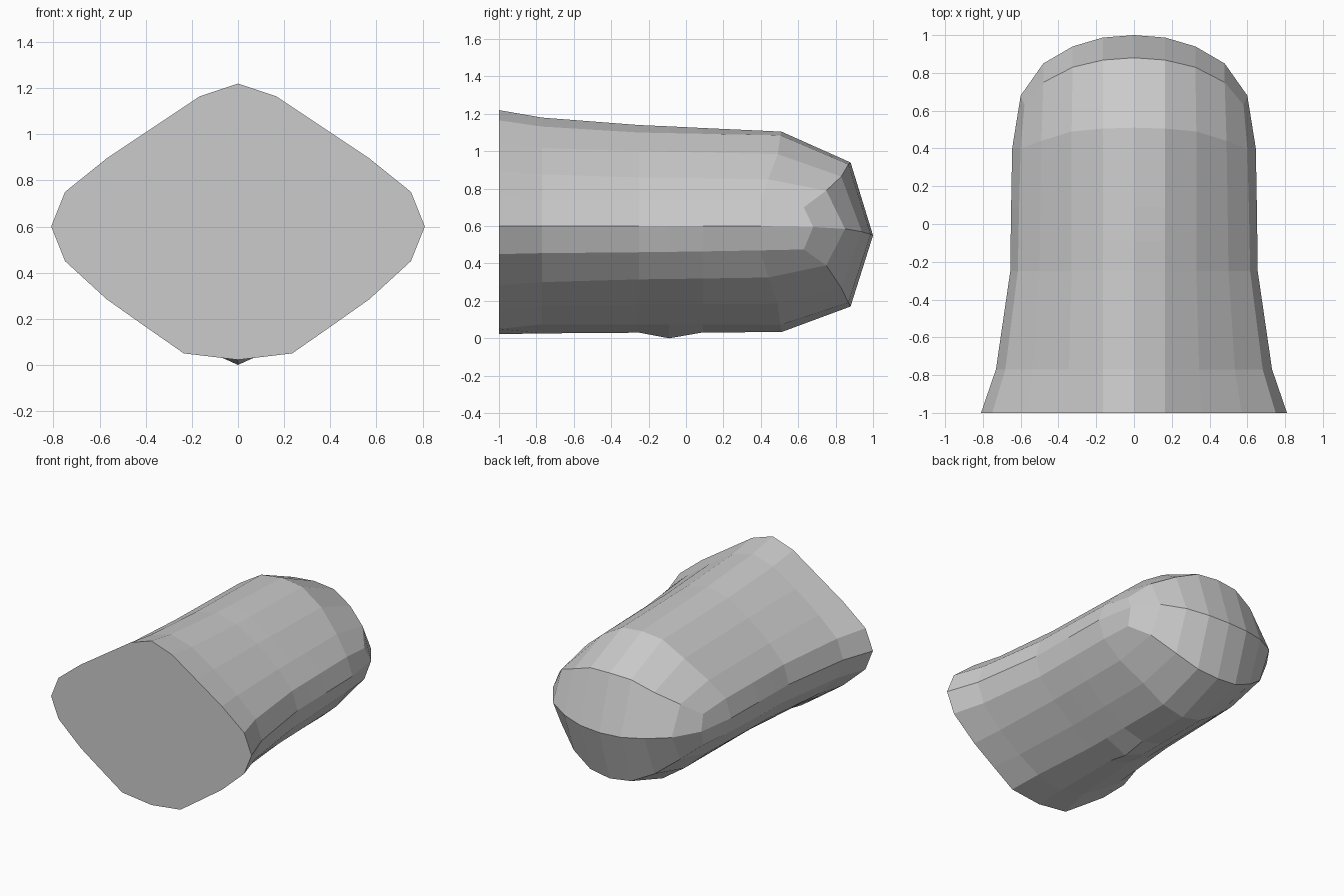
import bpy, bmesh

if "Cube" in bpy.data.objects:
    bpy.data.objects.remove(bpy.data.objects["Cube"])

# Half cross-sections (x, z) running from top ridge, round the side, to the keel
FRONT = [(0, 1.22), (.165, 1.165), (.36, 1.035), (.57, .895), (.75, .75), (.81, .60),
         (.75, .45), (.57, .285), (.40, .165), (.235, .05), (0, .022)]
WAIST = [(0, 1.14), (.165, 1.10), (.33, 1.00), (.50, .86), (.615, .735), (.655, .60),
         (.615, .46), (.50, .315), (.33, .18), (.165, .075), (0, .03)]
REAR = [(0, 1.105), (.165, 1.085), (.33, .985), (.49, .85), (.60, .73), (.645, .60),
        (.60, .47), (.49, .325), (.33, .185), (.165, .072), (0, .033)]
REAR_Y = [.51, .505, .49, .44, .40, .40]

# Rounded end: bevel ring and the equator it closes onto (x, y, z)
BEVEL = [(0, .88, .94), (.165, .868, .93), (.325, .83, .865), (.48, .75, .79),
         (.58, .63, .70), (.60, .68, .595)]
LOW_Z = [.17, .19, .27, .39, .475]
EQUATOR = [(0, 1, .55), (.165, .987, .555), (.325, .94, .57), (.48, .85, .585),
           (.60, .68, .595), (.60, .68, .595)]


def blend(a, b, t):
    return [tuple(p + (q - p) * t for p, q in zip(u, v)) for u, v in zip(a, b)]


def ring(section, y):
    return [(x, y, z) for x, z in section]


rear = [(x, REAR_Y[min(i, 10 - i)], z) for i, (x, z) in enumerate(REAR)]
waist = ring(WAIST, -.25)
neck = ring(blend(FRONT, WAIST, .51), -.77)
neck[0] = (0, -.77, 1.18)
neck[9] = (.20, -.77, .075)

# Small keel bump under the body
bump = ring(blend(WAIST, REAR, .2), -.09)
bump[10] = (0, -.09, 0)
after = ring(blend(WAIST, REAR, .45), .09)

lower = [(x, y, z) for (x, y, _), z in zip(BEVEL, LOW_Z)]
rings = [ring(FRONT, -1), neck, waist, bump, after, rear,
         BEVEL + lower[::-1], EQUATOR + EQUATOR[-2::-1]]

# Loft the half shell and close its front
bm = bmesh.new()
verts = [[bm.verts.new(p) for p in r] for r in rings]
for a, b in zip(verts, verts[1:]):
    for i in range(10):
        bm.faces.new((a[i], b[i], b[i + 1], a[i + 1]))
bm.faces.new(verts[0])
bmesh.ops.remove_doubles(bm, verts=bm.verts, dist=.0005)
bmesh.ops.recalc_face_normals(bm, faces=bm.faces)
# Make sure the front cap looks toward -y
bm.faces.ensure_lookup_table()
cap = min(bm.faces, key=lambda f: f.calc_center_median().y)
if cap.normal.y > 0:
    bmesh.ops.reverse_faces(bm, faces=bm.faces)
mesh = bpy.data.meshes.new("rounded_body")
bm.to_mesh(mesh)
bm.free()

body = bpy.data.objects.new("rounded_body", mesh)
bpy.context.collection.objects.link(body)
mirror = body.modifiers.new("mirror", 'MIRROR')
mirror.use_axis = (True, False, False)
mirror.use_clip = True
mirror.merge_threshold = .001
